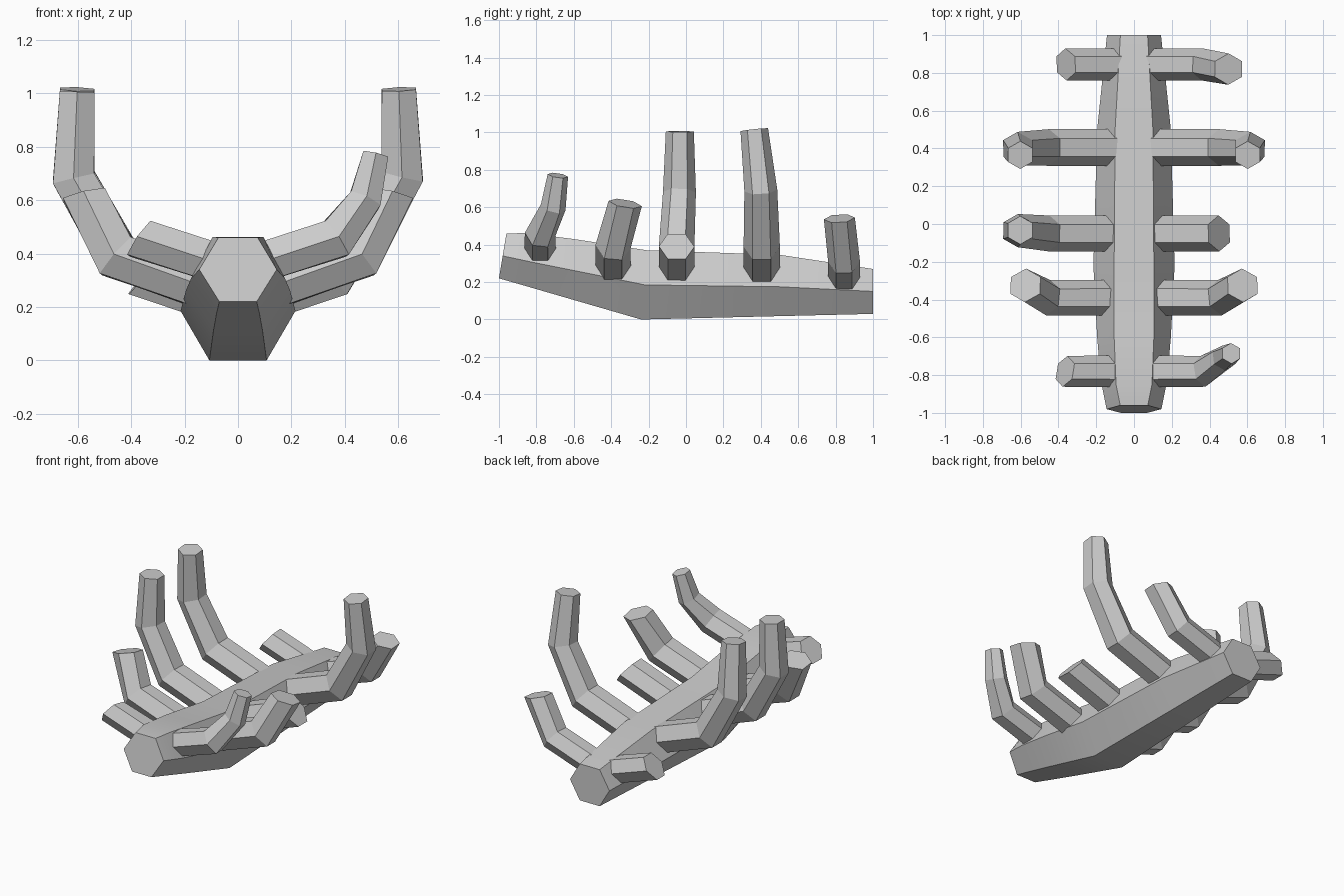
import bpy, math
from mathutils import Vector

if "Cube" in bpy.data.objects:
    bpy.data.objects.remove(bpy.data.objects["Cube"])


def loft(name, rings):
    # skin equal-sized rings and cap both ends
    n = len(rings[0])
    verts = [p for r in rings for p in r]
    faces = [(i * n + k, i * n + (k + 1) % n, (i + 1) * n + (k + 1) % n, (i + 1) * n + k)
             for i in range(len(rings) - 1) for k in range(n)]
    last = (len(rings) - 1) * n
    faces += [tuple(reversed(range(n))), tuple(range(last, last + n))]
    me = bpy.data.meshes.new(name)
    me.from_pydata([tuple(v) for v in verts], [], faces)
    ob = bpy.data.objects.new(name, me)
    bpy.context.collection.objects.link(ob)
    bpy.context.view_layer.objects.active = ob
    ob.select_set(True)
    bpy.ops.object.mode_set(mode='EDIT')
    bpy.ops.mesh.select_all(action='SELECT')
    bpy.ops.mesh.normals_make_consistent(inside=False)
    bpy.ops.object.mode_set(mode='OBJECT')
    ob.select_set(False)
    return ob


# spine: (y, z, half width) of the bottom, side and top corners per section
sections = [
    ((-1.00, 0.22, 0.07), (-0.98, 0.34, 0.145), (-0.96, 0.46, 0.073)),
    ((-0.85, 0.177, 0.08), (-0.83, 0.308, 0.175), (-0.85, 0.462, 0.095)),
    ((-0.62, 0.11, 0.092), (-0.60, 0.262, 0.195), (-0.60, 0.43, 0.105)),
    ((-0.24, 0.00, 0.107), (-0.22, 0.185, 0.215), (-0.21, 0.37, 0.105)),
    ((0.50, 0.018, 0.086), (0.50, 0.175, 0.195), (0.50, 0.346, 0.1)),
    ((1.00, 0.03, 0.072), (1.00, 0.15, 0.143), (1.00, 0.27, 0.072)),
]
rings = []
for b, s, t in sections:
    rings.append([Vector((sx * p[2], p[0], p[1]))
                  for p, sx in ((b, 1), (s, 1), (t, 1), (t, -1), (s, -1), (b, -1))])
spine = loft("spine", rings)
bpy.context.view_layer.objects.active = spine
spine.select_set(True)
bpy.ops.object.shade_smooth_by_angle(angle=math.radians(25))
spine.select_set(False)


def rib(name, path, count, side):
    # mitred hexagonal tube; broken ribs stop at an earlier path point
    pts = [Vector((side * x, y, z)) for x, y, z, r in path]
    out = []
    for i in range(count):
        a = (pts[i] - pts[i - 1]).normalized() if i else None
        b = (pts[i + 1] - pts[i]).normalized() if i + 1 < len(pts) else None
        a, b = a or b, b or a
        t = (a + b).normalized()
        v = Vector((0, 1, 0))
        v = (v - v.dot(t) * t).normalized()
        w = t.cross(v) / t.dot(a)
        r = path[i][3]
        out.append([pts[i] + r * (math.cos(k * math.pi / 3) * v + math.sin(k * math.pi / 3) * w)
                    for k in range(6)])
    loft(name, out)


# each rib: path points (x, y, z, radius), points kept on right, on left
ribs = {
    "front_rib": ([(0.05, -0.78, 0.355, 0.085), (0.365, -0.78, 0.455, 0.083),
                   (0.475, -0.71, 0.60, 0.068), (0.515, -0.685, 0.77, 0.055)], 4, 2),
    "second_rib": ([(0.05, -0.39, 0.25, 0.095), (0.455, -0.39, 0.39, 0.095),
                    (0.575, -0.325, 0.62, 0.09), (0.575, -0.30, 0.95, 0.07)], 3, 3),
    "middle_rib": ([(0.05, -0.05, 0.245, 0.095), (0.45, -0.05, 0.39, 0.095),
                    (0.615, -0.035, 0.68, 0.088), (0.602, -0.033, 1.005, 0.075)], 2, 4),
    "fourth_rib": ([(0.05, 0.405, 0.245, 0.097), (0.45, 0.405, 0.39, 0.097),
                    (0.615, 0.40, 0.69, 0.088), (0.602, 0.365, 1.015, 0.074)], 4, 4),
    "rear_rib": ([(0.05, 0.845, 0.205, 0.085), (0.36, 0.845, 0.31, 0.085),
                  (0.50, 0.82, 0.54, 0.083), (0.50, 0.81, 0.86, 0.07)], 3, 2),
}
for name, (path, right, left) in ribs.items():
    rib(name + "_right", path, right, 1)
    rib(name + "_left", path, left, -1)
